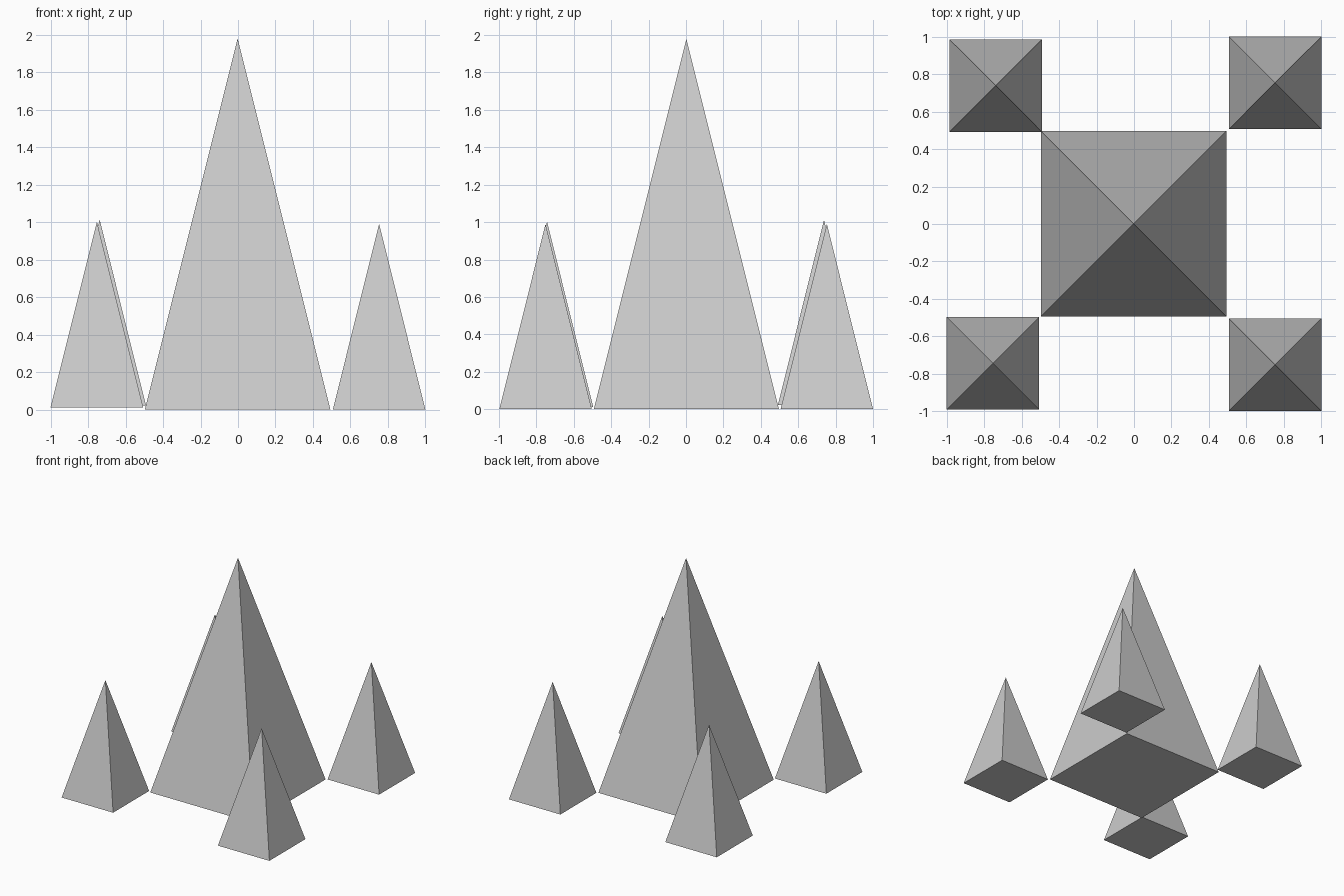
import bpy, math

if "Cube" in bpy.data.objects:
    bpy.data.objects.remove(bpy.data.objects["Cube"])


def pyramid(name, x, y, z, width, height):
    """Square pyramid with sides along x and y, standing on height z."""
    bpy.ops.mesh.primitive_cone_add(
        vertices=4, radius1=width / math.sqrt(2), radius2=0, depth=height,
        end_fill_type='NGON', location=(x, y, z + height / 2),
        rotation=(0, 0, math.radians(45)))
    ob = bpy.context.object
    ob.name = name
    bpy.ops.object.transform_apply(location=False, rotation=True, scale=True)
    return ob


# Tall central spire
pyramid("central_spire", -0.002, 0.002, 0, 0.99, 1.98)

# Four half-size corner spires, slightly offset from one another
corners = {
    "front_left_spire": (-0.753, -0.743, 0.012),
    "front_right_spire": (0.753, -0.751, 0.0),
    "back_left_spire": (-0.738, 0.738, 0.022),
    "back_right_spire": (0.753, 0.753, 0.0),
}
for name, (x, y, z) in corners.items():
    pyramid(name, x, y, z, 0.494, 0.99)
